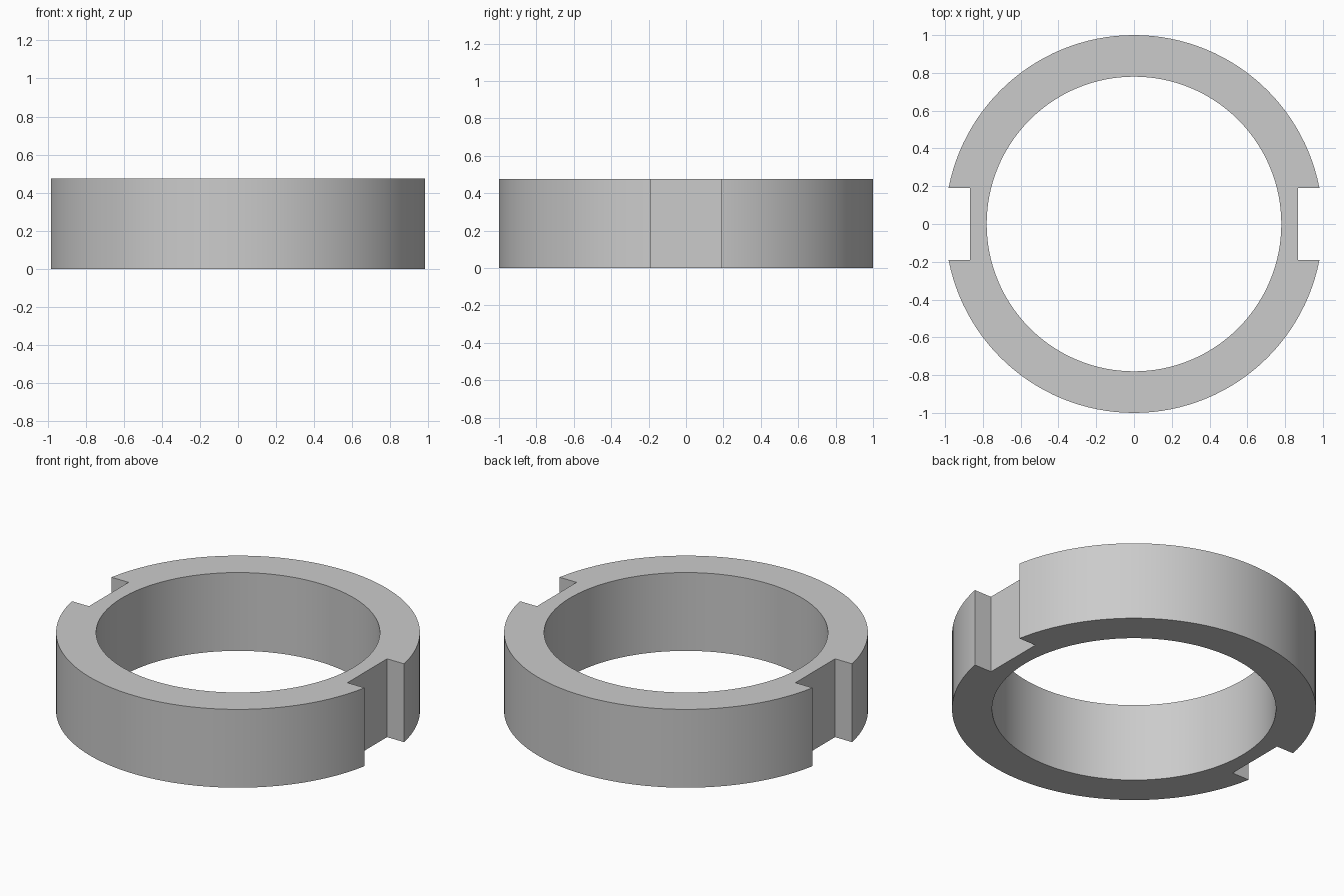
import bpy, bmesh
from math import tau

HEIGHT = 0.475
OUTER, INNER = 1.0, 0.78
FLAT_X, HALF_WIDTH = 0.867, 0.19
SEGMENTS = 128

cube = bpy.data.objects.get("Cube")
if cube:
    bpy.data.objects.remove(cube, do_unlink=True)

grey = bpy.data.materials.new("plain grey")
grey.use_nodes = True
colour = (0.6, 0.6, 0.6, 1)
grey.diffuse_color = colour
grey.node_tree.nodes["Principled BSDF"].inputs["Base Color"].default_value = colour


def add_object(name, bm):
    bmesh.ops.recalc_face_normals(bm, faces=bm.faces)
    mesh = bpy.data.meshes.new(name)
    bm.to_mesh(mesh)
    bm.free()
    mesh.materials.append(grey)
    obj = bpy.data.objects.new(name, mesh)
    bpy.context.collection.objects.link(obj)
    return obj


# Ring: a rectangular section spun around z
bm = bmesh.new()
section = [(INNER, 0), (OUTER, 0), (OUTER, HEIGHT), (INNER, HEIGHT)]
verts = [bm.verts.new((r, 0, z)) for r, z in section]
edges = [bm.edges.new((verts[i], verts[(i + 1) % 4])) for i in range(4)]
bmesh.ops.spin(bm, geom=verts + edges, cent=(0, 0, 0), axis=(0, 0, 1),
               angle=tau, steps=SEGMENTS, use_merge=True)
bmesh.ops.remove_doubles(bm, verts=bm.verts, dist=1e-4)
ring = add_object("notched_ring", bm)

# Side notches: one square slot cut through the full height on each side
bpy.context.view_layer.objects.active = ring
ring.select_set(True)
for side, name in ((1, "left_notch_cutter"), (-1, "right_notch_cutter")):
    bm = bmesh.new()
    bmesh.ops.create_cube(bm, size=1)
    bmesh.ops.scale(bm, vec=(0.4, 2 * HALF_WIDTH, 1), verts=bm.verts)
    bmesh.ops.translate(bm, vec=(side * (FLAT_X + 0.2), 0, HEIGHT / 2), verts=bm.verts)
    cutter = add_object(name, bm)
    cutter.hide_render = True
    cut = ring.modifiers.new(name, 'BOOLEAN')
    cut.operation = 'DIFFERENCE'
    cut.solver = 'EXACT'
    cut.object = cutter
    bpy.ops.object.modifier_apply(modifier=cut.name)
    bpy.data.objects.remove(cutter, do_unlink=True)

# Smooth curved walls with crisp rims and notch corners
for obj in bpy.context.selected_objects:
    obj.select_set(obj == ring)
bpy.ops.object.shade_smooth_by_angle(angle=0.17)
